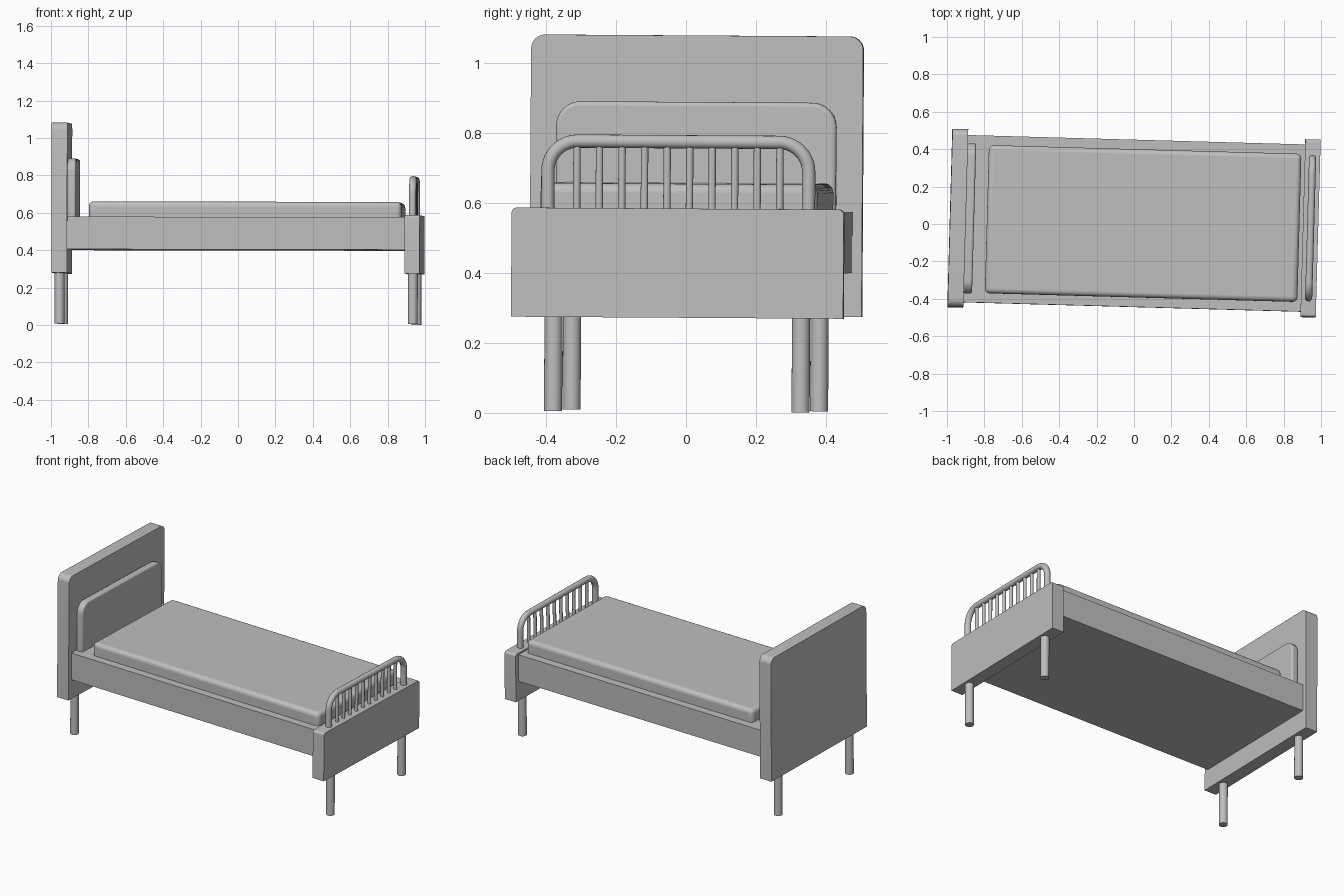
import bpy, bmesh, math
from mathutils import Matrix, Vector

if "Cube" in bpy.data.objects:
    bpy.data.objects.remove(bpy.data.objects["Cube"])

# the whole bed stands very slightly turned and tilted
POSE = (Matrix.Rotation(math.radians(-1.6), 4, 'Z') @ Matrix.Rotation(0.002, 4, 'Y')
        @ Matrix.Rotation(-0.0065, 4, 'X'))

grey = bpy.data.materials.new("plain grey")
grey.diffuse_color = (0.52, 0.52, 0.52, 1)
grey.use_nodes = True
grey.node_tree.nodes["Principled BSDF"].inputs["Base Color"].default_value = grey.diffuse_color


def finish(name, bm, bevel=0.0):
    bmesh.ops.recalc_face_normals(bm, faces=bm.faces)
    me = bpy.data.meshes.new(name)
    bm.to_mesh(me)
    bm.free()
    ob = bpy.data.objects.new(name, me)
    bpy.context.collection.objects.link(ob)
    me.materials.append(grey)
    ob.matrix_world = POSE
    if bevel:
        m = ob.modifiers.new("soft edges", 'BEVEL')
        m.width, m.segments, m.limit_method = bevel, 5, 'ANGLE'
        m.angle_limit = math.radians(40)
    bpy.ops.object.select_all(action='DESELECT')
    ob.select_set(True)
    bpy.context.view_layer.objects.active = ob
    bpy.ops.object.shade_smooth_by_angle(angle=math.radians(35))
    return ob


def arch(hw, z0, z1, r, n=8):
    """(y, z) outline going up, over two rounded top corners and down"""
    pts = [(hw, z0)]
    for cy, a0 in ((hw - r, 0), (-hw + r, 90)):
        for i in range(n + 1):
            a = math.radians(a0 + 90 * i / n)
            pts.append((cy + r * math.cos(a), z1 - r + r * math.sin(a)))
    return pts + [(-hw, z0)]


def board(name, x0, x1, hw, z0, z1, r, bevel=0.0):
    bm = bmesh.new()
    f = bm.faces.new([bm.verts.new((x0, y, z)) for y, z in arch(hw, z0, z1, r)])
    ext = bmesh.ops.extrude_face_region(bm, geom=[f])
    bmesh.ops.translate(bm, vec=(x1 - x0, 0, 0),
                        verts=[v for v in ext['geom'] if isinstance(v, bmesh.types.BMVert)])
    return finish(name, bm, bevel)


def box(name, x0, x1, hw, z0, z1, bevel=0.0):
    bm = bmesh.new()
    bmesh.ops.create_cube(bm, size=1, matrix=Matrix.Translation(((x0 + x1) / 2, 0, (z0 + z1) / 2))
                          @ Matrix.Diagonal((x1 - x0, 2 * hw, z1 - z0, 1)))
    return finish(name, bm, bevel)


def post(name, x, y, z0, z1, r, n=24):
    bm = bmesh.new()
    bmesh.ops.create_cone(bm, cap_ends=True, segments=n, radius1=r, radius2=r, depth=z1 - z0,
                          matrix=Matrix.Translation((x, y, (z0 + z1) / 2)))
    return finish(name, bm)


# end boards, cushion, base and mattress
board("headboard", -0.986, -0.902, 0.475, 0.275, 1.077, 0.04)
board("footboard", 0.902, 0.984, 0.475, 0.274, 0.586, 0.015)
board("head_cushion", -0.903, -0.857, 0.401, 0.56, 0.887, 0.07, 0.012)
box("bed_base", -0.91, 0.91, 0.447, 0.401, 0.575)
box("mattress", -0.788, 0.883, 0.396, 0.53, 0.657, 0.026)

# legs
for x, end in ((-0.945, "head"), (0.945, "foot")):
    for y, side in ((-0.354, "front"), (0.354, "back")):
        post(f"{end}_{side}_leg", x, y, 0.005, 0.28, 0.026)

# bent tube of the foot rail, swept along an arch
RX, TUBE, SIDES = 0.943, 0.019, 16
path = [Vector((RX, y, z)) for y, z in arch(0.373, 0.57, 0.777, 0.085, 10)]
bm = bmesh.new()
rings = []
for i, p in enumerate(path):
    t = (path[min(i + 1, len(path) - 1)] - path[max(i - 1, 0)]).normalized()
    side = t.cross(Vector((1, 0, 0)))
    rings.append([bm.verts.new(p + TUBE * (math.cos(a) * Vector((1, 0, 0)) + math.sin(a) * side))
                  for a in (2 * math.pi * k / SIDES for k in range(SIDES))])
for a, b in zip(rings, rings[1:]):
    for k in range(SIDES):
        j = (k + 1) % SIDES
        bm.faces.new((a[k], a[j], b[j], b[k]))
bm.faces.new(rings[0])
bm.faces.new(rings[-1])
finish("foot_rail", bm)

# spindles under the rail
for i in range(10):
    post(f"spindle_{i + 1}", RX, (i - 4.5) * 0.0645, 0.57, 0.777, 0.0105, 16)
